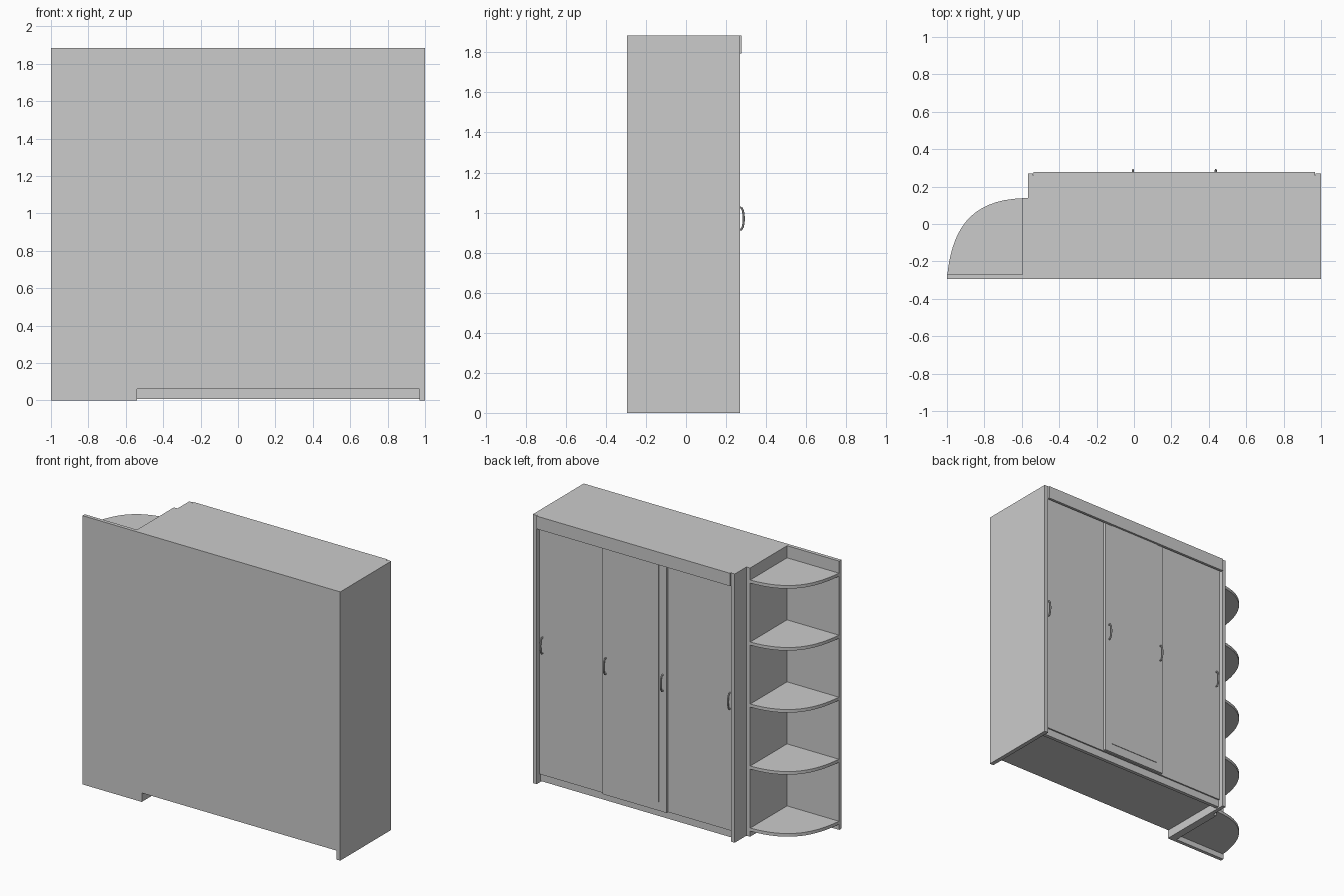
import bpy, bmesh
from mathutils import Vector
from mathutils.geometry import interpolate_bezier

if "Cube" in bpy.data.objects:
    bpy.data.objects.remove(bpy.data.objects["Cube"])


def box(name, x, y, z):
    """Box from (min, max) ranges on each axis."""
    bm = bmesh.new()
    bmesh.ops.create_cube(bm, size=1)
    for v in bm.verts:
        v.co = [r[0] if c < 0 else r[1] for c, r in zip(v.co, (x, y, z))]
    me = bpy.data.meshes.new(name)
    bm.to_mesh(me)
    bm.free()
    ob = bpy.data.objects.new(name, me)
    bpy.context.collection.objects.link(ob)
    return ob


def slab(name, outline, z0, z1):
    """Flat outline extruded upward."""
    bm = bmesh.new()
    face = bm.faces.new([bm.verts.new((p[0], p[1], z0)) for p in outline])
    new = bmesh.ops.extrude_face_region(bm, geom=[face])["geom"]
    for v in new:
        if isinstance(v, bmesh.types.BMVert):
            v.co.z = z1
    bmesh.ops.recalc_face_normals(bm, faces=bm.faces)
    me = bpy.data.meshes.new(name)
    bm.to_mesh(me)
    bm.free()
    ob = bpy.data.objects.new(name, me)
    bpy.context.collection.objects.link(ob)


def handle(name, x, y):
    """Bow handle swept along a short arch, with two round feet."""
    cu = bpy.data.curves.new(name, 'CURVE')
    cu.dimensions = '3D'
    cu.bevel_depth = 0.0055
    cu.bevel_resolution = 2
    cu.use_fill_caps = True
    pts = [(0, .915), (.013, .916), (.02, .93), (.0235, .95), (.0245, .97),
           (.0235, .99), (.02, 1.01), (.013, 1.024), (0, 1.025)]
    sp = cu.splines.new('POLY')
    sp.points.add(len(pts) - 1)
    for p, (d, z) in zip(sp.points, pts):
        p.co = (x, y + d, z, 1)
    ob = bpy.data.objects.new(name, cu)
    bpy.context.collection.objects.link(ob)
    bpy.context.view_layer.objects.active = ob
    ob.select_set(True)
    bpy.ops.object.convert(target='MESH')
    bpy.ops.object.shade_smooth_by_angle()
    bpy.context.object.select_set(False)


H = 1.885
BACK = -0.295

# wardrobe carcass
box("left_side", (-.567, -.54), (BACK, .27), (0, H))
box("right_side", (.97, 1.0), (BACK, .27), (0, H))
box("top_panel", (-.54, .97), (BACK, .26), (1.86, H))
box("bottom_panel", (-.54, .97), (-.285, .24), (.06, .085))
box("rear_panel", (-.54, .97), (-.29, -.28), (.06, 1.86))
box("plinth", (-.54, .97), (.205, .23), (.008, .06))
box("fascia", (-.537, .967), (.26, .278), (1.795, H))

# sliding doors: the middle one runs in front of the outer two
box("left_door", (-.54, -.01), (.222, .24), (.062, 1.855))
box("right_door", (.44, .97), (.222, .24), (.062, 1.855))
box("middle_door", (-.03, .467), (.242, .26), (.062, 1.855))
box("middle_door_mirror", (.028, .41), (.26, .264), (.125, 1.84))

# door handles
for i, (x, y) in enumerate([(-.51, .24), (-.005, .264), (.437, .264), (.945, .24)]):
    handle(f"handle_{i + 1}", x, y)

# corner shelf unit
box("shelf_side", (-.595, -.567), (BACK, .14), (0, H))
box("shelf_back", (-1.0, -.595), (BACK, -.27), (0, H))
curve = interpolate_bezier(Vector((-.998, -.27)).to_3d(), Vector((-.97, -.01)).to_3d(),
                           Vector((-.86, .128)).to_3d(), Vector((-.595, .138)).to_3d(), 16)
outline = [(-.595, -.27)] + [(p.x, p.y) for p in curve]
for i in range(5):
    top = .06 + i * .435
    slab(f"corner_shelf_{i + 1}", outline, top - .022, top)
